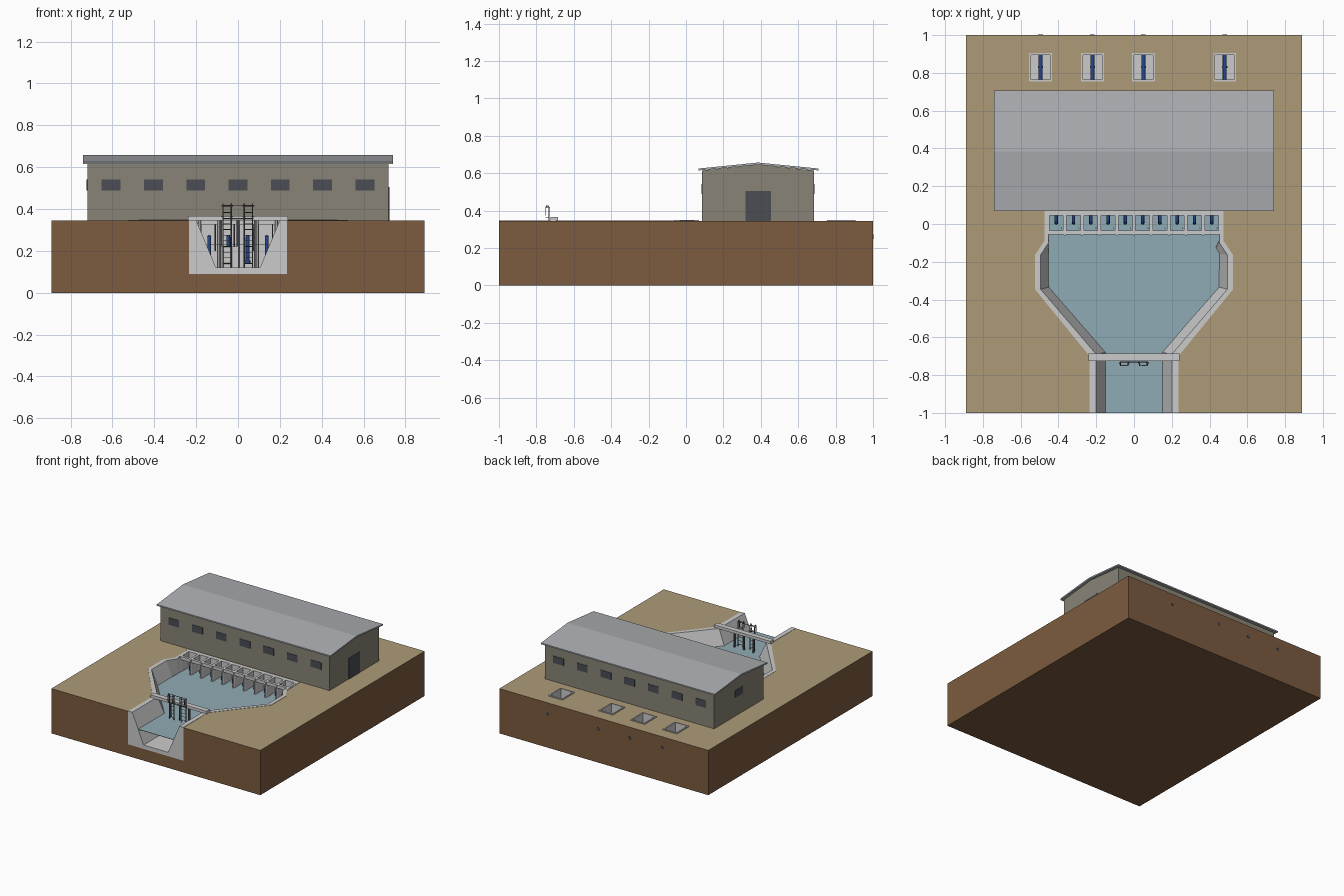
import bpy, bmesh, math
from mathutils import Vector

if "Cube" in bpy.data.objects:
    bpy.data.objects.remove(bpy.data.objects["Cube"])


def material(name, r, g, b):
    m = bpy.data.materials.new(name)
    m.diffuse_color = (r, g, b, 1)
    m.use_nodes = True
    m.node_tree.nodes["Principled BSDF"].inputs["Base Color"].default_value = m.diffuse_color
    return m


EARTH = material("earth", .20, .105, .05)
SAND = material("sand", .42, .33, .19)
CONCRETE = material("concrete", .56, .56, .56)
WATER = material("water", .28, .41, .46)
WALL = material("wall", .25, .23, .18)
ROOF = material("roof", .42, .43, .45)
GLASS = material("glass", .07, .075, .09)
BLUE = material("blue_pipe", .02, .06, .25)
STEEL = material("steel", .13, .13, .14)


def loft(name, sections, mat=None, caps=(True, True)):
    """Skin closed cross-sections one after another."""
    bm = bmesh.new()
    rings = [[bm.verts.new(p) for p in s] for s in sections]
    n = len(rings[0])
    for a, b in zip(rings, rings[1:]):
        for i in range(n):
            j = (i + 1) % n
            bm.faces.new((a[i], a[j], b[j], b[i]))
    for ring, cap in zip((rings[0], rings[-1]), caps):
        if cap:
            bm.faces.new(ring)
    bmesh.ops.recalc_face_normals(bm, faces=bm.faces)
    me = bpy.data.meshes.new(name)
    bm.to_mesh(me)
    bm.free()
    ob = bpy.data.objects.new(name, me)
    bpy.context.collection.objects.link(ob)
    if mat:
        me.materials.append(mat)
    return ob


def rect(cx, cy, hx, hy, z):
    return [(cx - hx, cy - hy, z), (cx + hx, cy - hy, z),
            (cx + hx, cy + hy, z), (cx - hx, cy + hy, z)]


def box(name, x0, x1, y0, y1, z0, z1, mat=None):
    c = ((x0 + x1) / 2, (y0 + y1) / 2, (x1 - x0) / 2, (y1 - y0) / 2)
    return loft(name, [rect(*c, z0), rect(*c, z1)], mat)


def pipe(name, pts, r, mat, res=2):
    cu = bpy.data.curves.new(name, 'CURVE')
    cu.dimensions = '3D'
    cu.bevel_depth, cu.bevel_resolution, cu.use_fill_caps = r, res, True
    sp = cu.splines.new('POLY')
    sp.points.add(len(pts) - 1)
    for q, p in zip(sp.points, pts):
        q.co = (*p, 1)
    cu.materials.append(mat)
    ob = bpy.data.objects.new(name, cu)
    bpy.context.collection.objects.link(ob)
    return ob


TOP, RIM, FLOOR, LEVEL = .345, .347, .12, .23
OUTLETS = (-.495, -.22, .05, .48)

# Canal and basin stations: outer rim y,x / inner rim y,x / floor y,x
stations = [(-1, .235, -1, .2, -1, .105),
            (-.70, .235, -.69, .2, -.67, .105),
            (-.345, .525, -.345, .495, -.325, .41),
            (-.165, .525, -.165, .495, -.15, .415),
            (-.09, .475, -.10, .452, -.07, .45),
            (.07, .475, .07, .452, .07, .45)]

# Concrete lining of canal and basin
sections = []
for yo, xo, yi, xi, yf, xf in stations:
    half = [(xf, yf, FLOOR), (xi, yi, RIM), (xo, yo, RIM), (xo, yo, .09)]
    sections.append(half + [(-x, y, z) for x, y, z in reversed(half)])
loft("basin_lining", sections, CONCRETE)

# Water sheet following the sloped walls
t = (RIM - LEVEL) / (RIM - FLOOR)
edge = [(xi + (xf - xi) * t, yi + (yf - yi) * t) for _, _, yi, xi, yf, xf in stations]
edge[-1] = (edge[-1][0], .045)
outline = edge + [(-x, y) for x, y in reversed(edge)]
loft("water", [[(x, y, LEVEL - d) for x, y in outline] for d in (.003, 0)], WATER)

# Ground block with basin and outlet pits cut out
ground = box("ground", -.89, .89, -1, 1, 0, TOP, EARTH)
ground.data.materials.append(SAND)
rim = [(s[1], s[0]) for s in stations]
rim[0] = (.235, -1.1)
rim += [(-x, y) for x, y in reversed(rim)]
cutters = [loft("basin_cutter", [[(x, y, z) for x, y in rim] for z in (.09, .5)])]
cutters += [box("pit_cutter", x - .055, x + .055, .76, .90, .195, .5) for x in OUTLETS]
for c in cutters:
    c.hide_render = True
    mod = ground.modifiers.new("cut", 'BOOLEAN')
    mod.operation, mod.solver, mod.object = 'DIFFERENCE', 'EXACT', c
bpy.context.view_layer.update()
cut = bpy.data.meshes.new_from_object(
    ground.evaluated_get(bpy.context.evaluated_depsgraph_get()))
ground.modifiers.clear()
ground.data = cut
for c in cutters:
    bpy.data.objects.remove(c)
cut.materials.clear()
cut.materials.append(EARTH)
cut.materials.append(SAND)
for p in cut.polygons:
    p.material_index = int(p.normal.z > .9 and p.center.z > TOP - .01)

# Intake bays: back wall, deck beams, dividing piers and pumps
PITCH = .0915
box("intake_back_wall", -.475, .475, .045, .07, .1, RIM + .002, CONCRETE)
box("intake_front_beam", -.47, .47, -.055, -.035, .325, RIM + .002, CONCRETE)
for i in range(11):
    x = (i - 5) * PITCH
    plan = [(x - .009, .046), (x - .009, -.05), (x - .004, -.062),
            (x + .004, -.062), (x + .009, -.05), (x + .009, .046)]
    loft("intake_pier", [[(a, b, z) for a, b in plan] for z in (FLOOR, RIM + .002)], CONCRETE)
for i in range(10):
    x = (i - 4.5) * PITCH
    bend = [(x, .022 - .016 * math.sin(a), .25 + .016 * math.cos(a))
            for a in (k * math.pi / 8 for k in range(5))]
    pipe("pump_pipe", [(x, .05, .266)] + bend + [(x, .006, .15)], .009, BLUE)
    pipe("pump_bell", [(x, .006, .155), (x, .006, .138)], .013, BLUE)
    pipe("bay_post", [(x + .028, -.022, .2), (x + .028, -.022, .335)], .003, STEEL, 1)

# Gate bridge over the canal
box("gate_bridge", -.24, .24, -.725, -.685, TOP, .367, CONCRETE)
box("lowered_gate", -.08, 0, -.715, -.705, FLOOR, .22, CONCRETE)
for x in (-.08, 0, .08):
    box("gate_guide", x - .004, x + .004, -.715, -.7, FLOOR, TOP, STEEL)

# Caged access ladders on the bridge front
for cx in (-.052, .05):
    for s in (-1, 1):
        x = cx + s * .02
        pipe("ladder_rail", [(x, -.732, FLOOR), (x, -.732, .415), (x, -.738, .425),
                             (x, -.746, .425), (x, -.75, .415), (x, -.75, .375)], .0028, STEEL, 1)
    for k in range(10):
        z = .14 + k * .027
        pipe("ladder_rung", [(cx - .02, -.732, z), (cx + .02, -.732, z)], .0018, STEEL, 0)
    for z in (.365, .415):
        hoop = [(cx - .027 * math.cos(a), -.732 - .018 * math.sin(a), z)
                for a in (k * math.pi / 6 for k in range(7))]
        pipe("ladder_hoop", hoop, .002, STEEL, 1)
for z in (.355, .418):
    pipe("hand_rail", [(-.075, -.73, z), (.075, -.73, z)], .002, STEEL, 1)

# Pump house body and gable roof
gable = [(.085, TOP), (.685, TOP), (.685, .615), (.385, .645), (.085, .615)]
loft("pump_house", [[(x, y, z) for y, z in gable] for x in (-.72, .72)], WALL)
chevron = [(.068, .615), (.385, .645), (.708, .615), (.708, .625), (.385, .657), (.068, .625)]
loft("roof", [[(x, y, z) for y, z in chevron] for x in (-.74, .74)], ROOF)

# Windows and door
for i in range(-3, 4):
    x = i * .202
    for name, y in (("front_window", .085), ("back_window", .685)):
        box(name, x - .045, x + .045, y - .003, y + .003, .488, .542, GLASS)
box("side_window", -.723, -.717, .34, .43, .488, .542, GLASS)
box("side_door", .717, .723, .317, .455, TOP, .505, GLASS)

# Outlet pits with discharge pipes running out of the back
for x in OUTLETS:
    rings = [rect(x, .83, .06, .075, .34), rect(x, .83, .06, .075, .351),
             rect(x, .83, .05, .066, .351), rect(x, .83, .05, .066, .2)]
    loft("outlet_pit", rings, CONCRETE, (False, True))
    pipe("discharge_pipe", [(x, .74, .26), (x, 1.0, .26)], .011, BLUE)
    pipe("pipe_flange", [(x, .826, .26), (x, .836, .26)], .014, BLUE)
    pipe("pipe_outlet", [(x, .99, .26), (x, 1.003, .26)], .012, GLASS)
